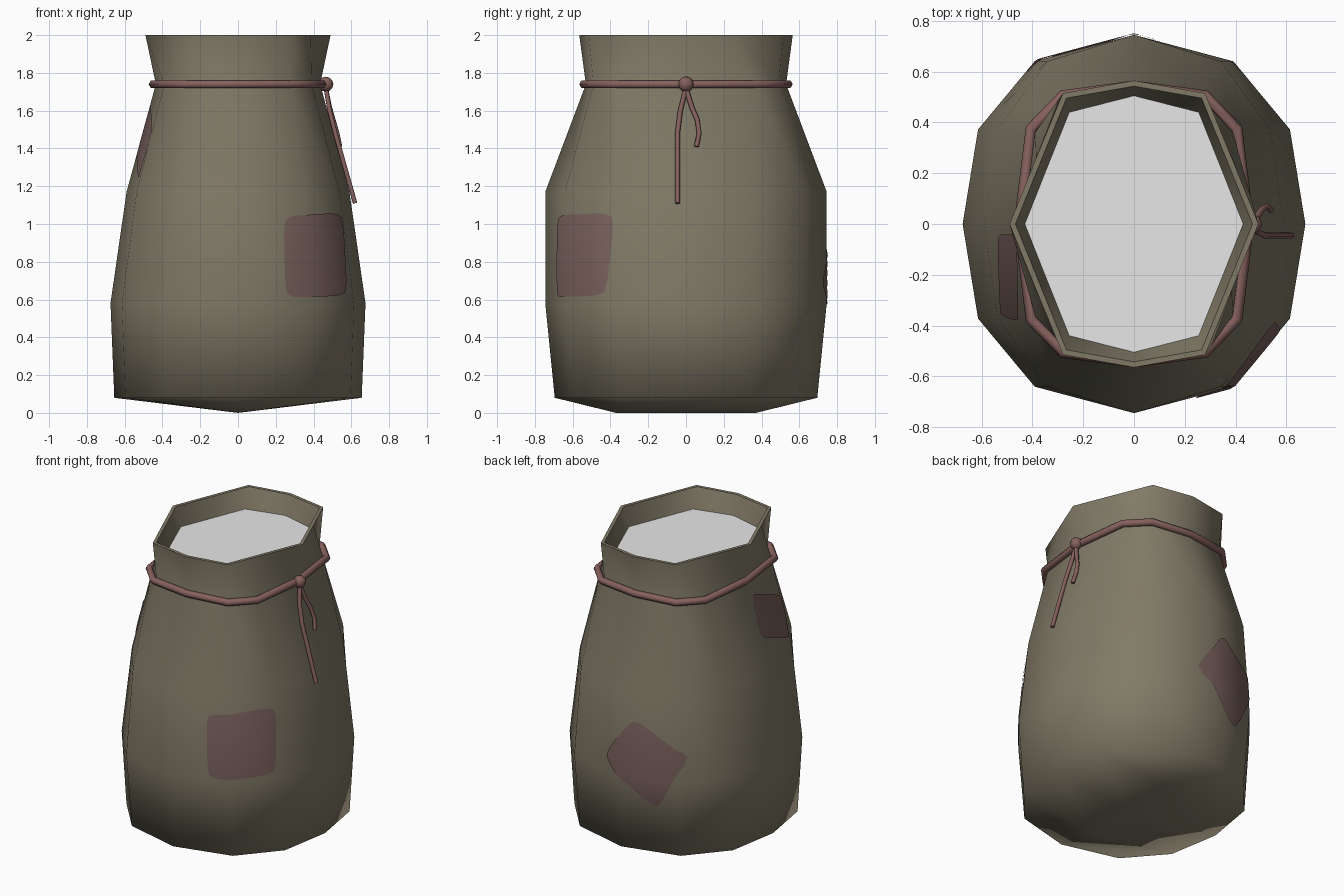
import bpy
import bmesh
from mathutils import Vector
from mathutils.bvhtree import BVHTree
from mathutils.interpolate import poly_3d_calc

cube = bpy.data.objects.get("Cube")
if cube:
    bpy.data.objects.remove(cube, do_unlink=True)


def material(name, rgb):
    mat = bpy.data.materials.new(name)
    mat.use_nodes = True
    color = (*rgb, 1.0)
    mat.diffuse_color = color
    bsdf = next(n for n in mat.node_tree.nodes if n.type == "BSDF_PRINCIPLED")
    bsdf.inputs["Base Color"].default_value = color
    bsdf.inputs["Roughness"].default_value = 0.9
    return mat


CLOTH = material("burlap", (0.22, 0.195, 0.135))
PATCH = material("faded red cloth", (0.195, 0.12, 0.11))
ROPE = material("red brown cord", (0.24, 0.12, 0.11))
FILL = material("pale contents", (0.8, 0.8, 0.8))


def add_object(name, data, mat):
    data.materials.append(mat)
    obj = bpy.data.objects.new(name, data)
    bpy.context.collection.objects.link(obj)
    return obj


def mesh_object(name, bm, mat):
    mesh = bpy.data.meshes.new(name)
    bm.to_mesh(mesh)
    return add_object(name, mesh, mat)


def full_ring(quarter, z):
    """Mirror four points (back to side) into a closed ring of twelve."""
    right = quarter + [(x, -y) for x, y in quarter[2::-1]]
    left = [(-x, y) for x, y in right[5:0:-1]]
    return [Vector((x, y, z)) for x, y in right + left]


def oval(half_x, half_y):
    unit = [(0, 1), (0.58, 0.86), (0.91, 0.5), (1, 0)]
    return [(x * half_x, y * half_y) for x, y in unit]


# Profile of the sack: outside from the base to the rim, then down the inside
neck = [(0, 0.53), (0.27, 0.49), (0.39, 0.36), (0.435, 0)]
rim = [(0, 0.565), (0.28, 0.515), (0.385, 0.26), (0.49, 0)]
inner_rim = [(0, 0.543), (0.266, 0.496), (0.366, 0.25), (0.467, 0)]
inner_low = [(0, 0.505), (0.255, 0.44), (0.343, 0.22), (0.43, 0)]
profile = [
    (oval(0.655, 0.695), 0.08),
    (oval(0.675, 0.745), 0.58),
    (oval(0.59, 0.745), 1.17),
    (neck, 1.74),
    (rim, 2.0),
    (inner_rim, 2.0),
    (inner_low, 1.87),
]

# Sack body
sack = bmesh.new()
loops = [[sack.verts.new(p) for p in full_ring(q, z)] for q, z in profile]
for low, high in zip(loops, loops[1:]):
    for i in range(12):
        j = (i + 1) % 12
        sack.faces.new((low[i], low[j], high[j], high[i]))

# Sagging base with a low ridge along the middle
r = loops[0]
back, mid, front = [sack.verts.new((0, y, 0)) for y in (0.37, 0, -0.37)]
for face in [
    (r[0], r[1], r[2], back), (r[2], r[3], mid, back),
    (r[3], r[4], front, mid), (r[4], r[5], r[6], front),
    (r[6], r[7], r[8], front), (r[8], r[9], mid, front),
    (r[9], r[10], back, mid), (r[10], r[11], r[0], back),
]:
    sack.faces.new(face)
bmesh.ops.recalc_face_normals(sack, faces=sack.faces)
for f in sack.faces:
    f.smooth = True
for loop in loops[4:6]:
    for i in range(12):
        sack.edges.get((loop[i], loop[(i + 1) % 12])).smooth = False
sack.normal_update()
sack.faces.ensure_lookup_table()
mesh_object("sack", sack, CLOTH)

# Contents showing inside the mouth
bm = bmesh.new()
bm.faces.new([bm.verts.new(p) for p in reversed(full_ring(inner_low, 1.872))])
bm.normal_update()
mesh_object("contents", bm, FILL)

# Sewn patches, laid on the cloth and shaded like it
tree = BVHTree.FromBMesh(sack)


def add_patch(name, corners, direction, place):
    """Project a rounded four-cornered sheet onto the sack."""
    n = 16
    direction = Vector(direction)
    a, b, c, d = [Vector(p) for p in corners]
    bm = bmesh.new()
    grid, normals = [], []
    for i in range(n + 1):
        for j in range(n + 1):
            u, v = 2 * i / n - 1, 2 * j / n - 1
            u, v = u * (1 - 0.08 * v**6), v * (1 - 0.08 * u**6)
            s, t = (u + 1) / 2, (v + 1) / 2
            p = a.lerp(b, s).lerp(d.lerp(c, s), t)
            start = Vector(place(p)) - 2 * direction
            hit, flat, index, _ = tree.ray_cast(start, direction)
            verts = sack.faces[index].verts
            weights = poly_3d_calc([w.co for w in verts], hit)
            normal = Vector()
            for w, k in zip(verts, weights):
                normal += w.normal * k
            normals.append(normal.normalized())
            grid.append(bm.verts.new(hit + flat * 0.006))
    for i in range(n):
        for j in range(n):
            k = i * (n + 1) + j
            f = bm.faces.new((grid[k], grid[k + 1], grid[k + n + 2], grid[k + n + 1]))
            f.smooth = True
    bm.normal_update()
    bm.faces.ensure_lookup_table()
    if bm.faces[0].normal.dot(direction) > 0:
        bmesh.ops.reverse_faces(bm, faces=bm.faces)
    obj = mesh_object(name, bm, PATCH)
    obj.data.normals_split_custom_set_from_vertices(normals)


add_patch("front_patch", [(0.24, 1.04), (0.55, 1.06), (0.575, 0.62), (0.25, 0.61)],
          (0, 1, 0), lambda p: (p.x, 0, p.y))
add_patch("side_patch", [(-0.04, 1.64), (-0.04, 1.36), (-0.36, 1.23), (-0.38, 1.5)],
          (1, 0, 0), lambda p: (0, p.x, p.y))
add_patch("back_patch", [(0.11, 0.68), (-0.11, 0.99), (-0.44, 0.77), (-0.25, 0.38)],
          (0, -1, 0), lambda p: (p.x, 0, p.y))


# Cord around the neck and its two loose ends
def add_cord(name, points, radius, closed=False):
    curve = bpy.data.curves.new(name, "CURVE")
    curve.dimensions = "3D"
    curve.bevel_depth = radius
    curve.bevel_resolution = 1
    curve.use_fill_caps = True
    spline = curve.splines.new("POLY")
    spline.points.add(len(points) - 1)
    for point, co in zip(spline.points, points):
        point.co = (*co, 1)
    spline.use_cyclic_u = closed
    add_object(name, curve, ROPE)


around = [(0, 0.542), (0.28, 0.505), (0.405, 0.375), (0.45, 0)]
add_cord("neck_cord", full_ring(around, 1.74), 0.023, True)
add_cord("long_cord_end", [(0.465, 0, 1.72), (0.485, -0.03, 1.6),
                           (0.515, -0.045, 1.48), (0.62, -0.045, 1.11)], 0.013)
add_cord("short_cord_end", [(0.465, 0, 1.72), (0.485, 0.03, 1.62), (0.505, 0.06, 1.55),
                            (0.525, 0.07, 1.48), (0.54, 0.055, 1.41)], 0.013)

# Knot
bm = bmesh.new()
bmesh.ops.create_uvsphere(bm, u_segments=8, v_segments=6, radius=0.04)
bmesh.ops.translate(bm, verts=bm.verts, vec=(0.465, 0, 1.74))
for f in bm.faces:
    f.smooth = True
mesh_object("knot", bm, ROPE)
